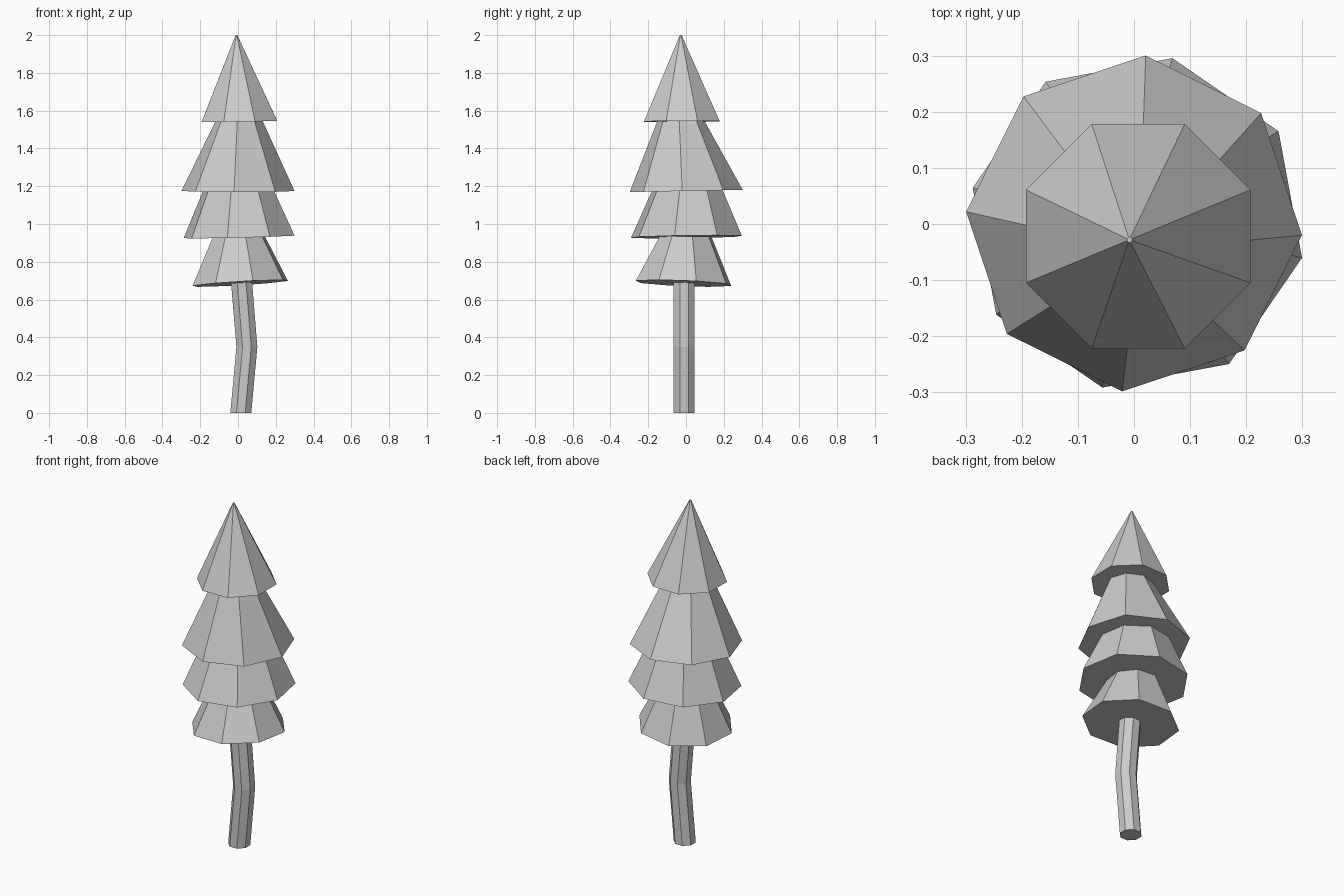
import bpy, bmesh
from math import cos, sin, radians

if "Cube" in bpy.data.objects:
    bpy.data.objects.remove(bpy.data.objects["Cube"])

SIDES = 8


def stack(name, rings):
    """Closed faceted solid through rings of (x, y, z, radius, angle, slope_x, slope_y)."""
    bm = bmesh.new()
    loops = []
    for x, y, z, r, ang, sx, sy in rings:
        loop = []
        for i in range(SIDES):
            a = radians(ang + 360 * i / SIDES)
            dx, dy = r * cos(a), r * sin(a)
            loop.append(bm.verts.new((x + dx, y + dy, z + dx * sx + dy * sy)))
        loops.append(loop)
    for lo, hi in zip(loops, loops[1:]):
        for i in range(SIDES):
            j = (i + 1) % SIDES
            bm.faces.new((lo[i], lo[j], hi[j], hi[i]))
    bm.faces.new(loops[0][::-1])
    bm.faces.new(loops[-1])
    bmesh.ops.recalc_face_normals(bm, faces=bm.faces)
    mesh = bpy.data.meshes.new(name)
    bm.to_mesh(mesh)
    bm.free()
    bpy.context.collection.objects.link(bpy.data.objects.new(name, mesh))


# Bent trunk
stack("trunk", [
    (0.015, -0.01, 0.0, 0.06, 22.5, 0, 0),
    (0.047, -0.01, 0.35, 0.06, 22.5, 0, 0),
    (0.019, -0.01, 0.69, 0.06, 22.5, 0.06, -0.04),
])

# Foliage tiers, lowest first: each a tilted, twisted frustum
stack("foliage_bottom", [
    (0.012, -0.013, 0.686, 0.261, 15, 0.06, -0.04),
    (0.004, -0.003, 0.932, 0.143, 15, 0.02, 0.01),
])
stack("foliage_lower", [
    (0.006, 0.002, 0.932, 0.30, -12, 0.025, 0.015),
    (0.003, 0.006, 1.176, 0.192, -12, 0, 0.02),
])
stack("foliage_upper", [
    (0.0, 0.001, 1.175, 0.30, -4, 0, 0.02),
    (0.005, -0.027, 1.543, 0.126, -4, 0.015, 0.005),
])
stack("foliage_top", [
    (0.0075, -0.022, 1.543, 0.2165, 22.5, 0.015, 0.005),
    (-0.008, -0.028, 2.0, 0.005, 22.5, 0, 0),
])
